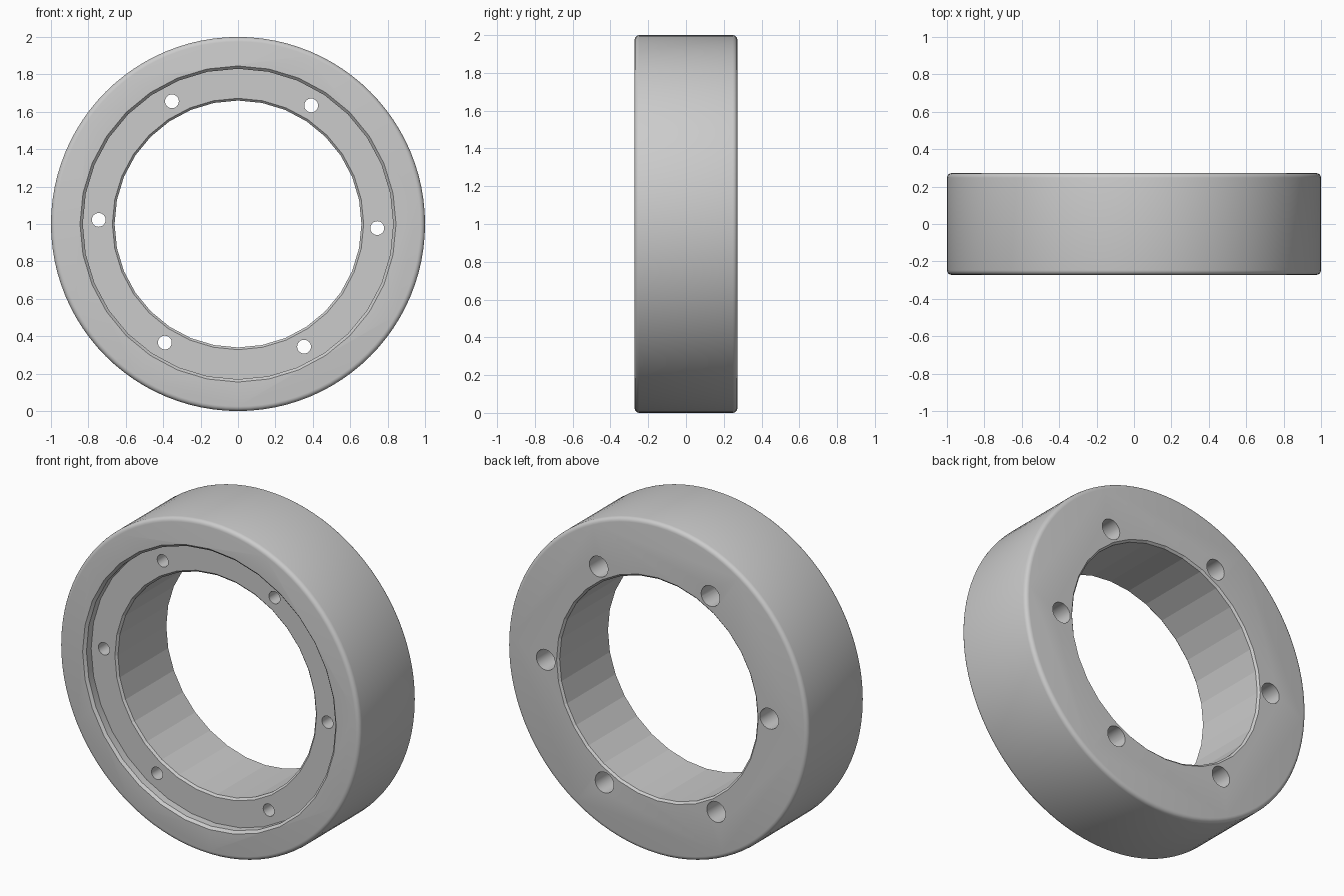
import bpy, bmesh, math
from mathutils import Matrix

old = bpy.data.objects.get("Cube")
if old:
    bpy.data.objects.remove(old, do_unlink=True)

HALF = 0.272           # half the ring depth
FLOOR = -HALF + 0.06   # floor of the front recess
STAND = Matrix.Translation((0, 0, 1))

grey = bpy.data.materials.new("machined grey")
grey.use_nodes = True
colour = (0.6, 0.6, 0.6, 1)
grey.diffuse_color = colour
grey.node_tree.nodes["Principled BSDF"].inputs["Base Color"].default_value = colour


def lathe(name, profile, segments, place):
    """Solid turned about the y axis from (radius, y) points, capped at both ends."""
    bm = bmesh.new()
    rings = []
    for r, y in profile:
        angles = [2 * math.pi * i / segments for i in range(segments)]
        rings.append([bm.verts.new((r * math.cos(a), y, r * math.sin(a))) for a in angles])
    for a, b in zip(rings, rings[1:]):
        for i in range(segments):
            j = (i + 1) % segments
            bm.faces.new((a[i], a[j], b[j], b[i]))
    bm.faces.new(rings[0])
    bm.faces.new(rings[-1])
    bmesh.ops.recalc_face_normals(bm, faces=bm.faces)
    mesh = bpy.data.meshes.new(name)
    bm.to_mesh(mesh)
    bm.free()
    mesh.materials.append(grey)
    obj = bpy.data.objects.new(name, mesh)
    obj.matrix_world = place
    bpy.context.collection.objects.link(obj)
    return obj


# Outer drum with rounded rims
R = 0.025
arc = [math.radians(22.5 * k) for k in range(5)]
front = [(1 - R + R * math.sin(a), -HALF + R - R * math.cos(a)) for a in arc]
back = [(r, -y) for r, y in reversed(front)]
ring = lathe("ring_body", front + back, 96, STAND)

# Bore with chamfered ends, opening into the shallow front recess
bore = lathe("bore_cutter", [
    (0.86, -HALF - 0.015), (0.83, -HALF + 0.015), (0.83, FLOOR),
    (0.672, FLOOR), (0.66, FLOOR + 0.012),
    (0.66, HALF - 0.012), (0.684, HALF + 0.012)], 32, STAND)
cutters = [bore]

# Six bolt holes, counterbored from the back
for k in range(6):
    a = math.radians(60 * k - 1.7)
    spot = Matrix.Translation((0.745 * math.cos(a), 0, 0.745 * math.sin(a)))
    cutters.append(lathe("bolt_hole_cutter", [
        (0.037, -HALF - 0.05), (0.037, -0.07), (0.062, -0.07), (0.062, HALF + 0.05)],
        24, STAND @ spot))

for cutter in cutters:
    cut = ring.modifiers.new("cut", 'BOOLEAN')
    cut.operation = 'DIFFERENCE'
    cut.solver = 'EXACT'
    cut.object = cutter

# Apply the cuts, then drop the cutters
bpy.ops.object.select_all(action='DESELECT')
bpy.context.view_layer.objects.active = ring
ring.select_set(True)
for cut in list(ring.modifiers):
    bpy.ops.object.modifier_apply(modifier=cut.name)
for cutter in cutters:
    bpy.data.objects.remove(cutter, do_unlink=True)

# Smooth the finely divided rim, keep the coarser bore faceted
bpy.ops.object.shade_smooth_by_angle(angle=math.radians(30))
for face in ring.data.polygons:
    c = face.center
    if 0.6 < math.hypot(c.x, c.z) < 0.67:
        face.use_smooth = False
